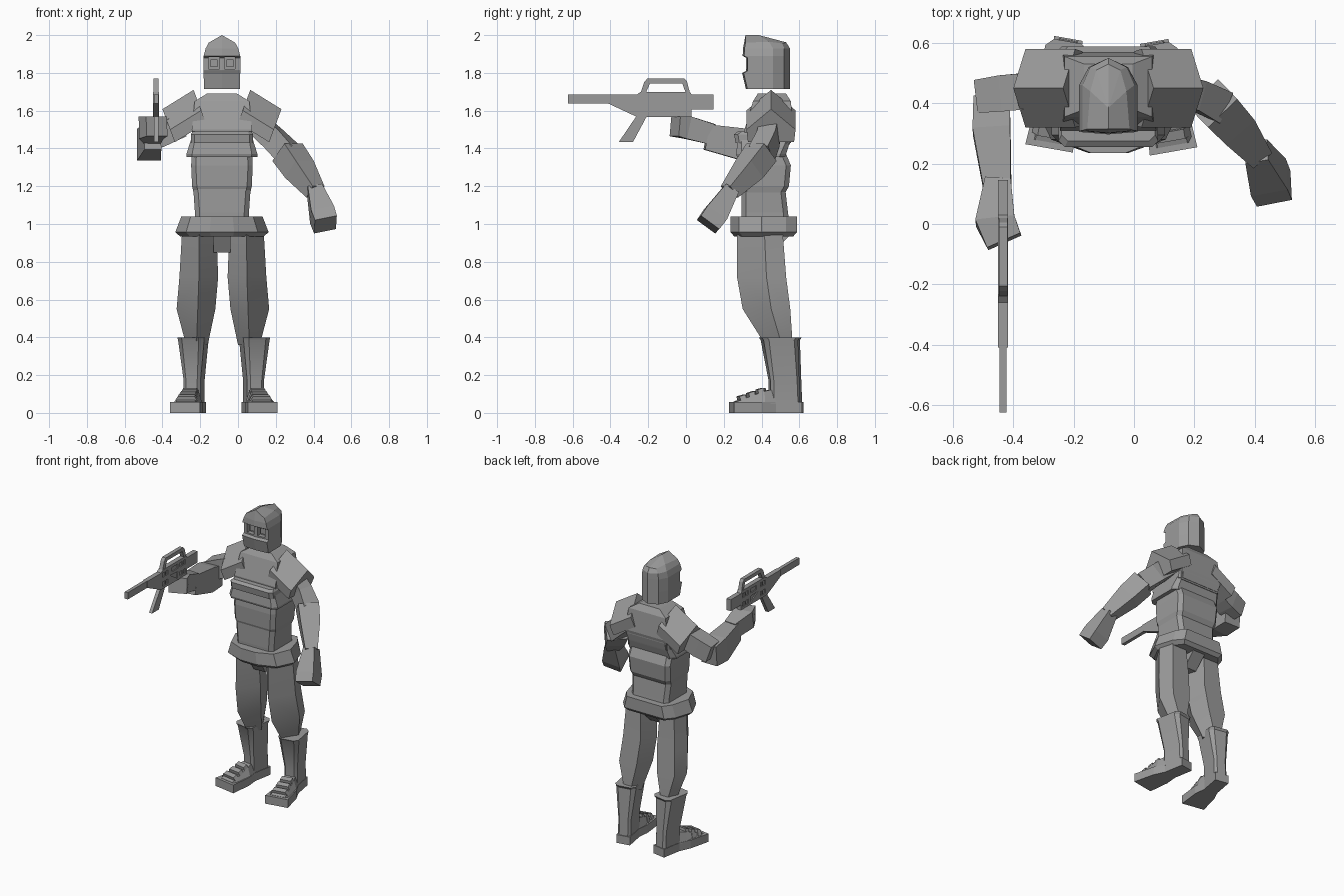
import bpy, bmesh, math
from mathutils import Vector, Matrix

CX = -0.085  # body centre line
grey = bpy.data.materials.new("matte grey")
grey.diffuse_color = (0.33, 0.33, 0.33, 1)


def finish(name, bm, smooth=25):
    bmesh.ops.recalc_face_normals(bm, faces=bm.faces)
    me = bpy.data.meshes.new(name)
    bm.to_mesh(me)
    bm.free()
    me.materials.append(grey)
    ob = bpy.data.objects.new(name, me)
    bpy.context.collection.objects.link(ob)
    bpy.ops.object.select_all(action='DESELECT')
    ob.select_set(True)
    bpy.context.view_layer.objects.active = ob
    if smooth:
        bpy.ops.object.shade_smooth_by_angle(angle=math.radians(smooth))
    return ob


def loft(name, rings, xf=None, smooth=25, tip=None):
    """Skin a stack of equal-length rings; cap the ends, the last one to a tip if given."""
    bm = bmesh.new()
    vs = [[bm.verts.new(xf(Vector(p)) if xf else p) for p in r] for r in rings]
    n = len(vs[0])
    for a, b in zip(vs, vs[1:]):
        for i in range(n):
            bm.faces.new((a[i], a[(i + 1) % n], b[(i + 1) % n], b[i]))
    bm.faces.new(vs[0])
    if tip:
        t = bm.verts.new(tip)
        for i in range(n):
            bm.faces.new((vs[-1][i], vs[-1][(i + 1) % n], t))
    else:
        bm.faces.new(vs[-1])
    return finish(name, bm, smooth)


def ring(z, x0, x1, y0, y1, c=0.0, d=None):
    """Horizontal rectangle; c and d chamfer the corners in x and y."""
    if not c:
        return [(x0, y0, z), (x1, y0, z), (x1, y1, z), (x0, y1, z)]
    d = c if d is None else d
    return [(x0 + c, y0, z), (x1 - c, y0, z), (x1, y0 + d, z), (x1, y1 - d, z),
            (x1 - c, y1, z), (x0 + c, y1, z), (x0, y1 - d, z), (x0, y0 + d, z)]


def body(z, half, y0, y1, c=0.0, d=None):
    return ring(z, CX - half, CX + half, y0, y1, c, d)


def limb(name, stations, twist=0):
    """Four-sided limb through (centre, width, depth) stations."""
    pts = [Vector(s[0]) for s in stations]
    rings = []
    for i, (p, w, h) in enumerate(stations):
        t = (pts[min(i + 1, len(pts) - 1)] - pts[max(i - 1, 0)]).normalized()
        side = t.cross(Vector((0, 0, 1))).normalized()
        up = side.cross(t)
        q = Matrix.Rotation(math.radians(twist), 3, t)
        side, up = q @ side * w / 2, q @ up * h / 2
        p = Vector(p)
        rings.append([p - side - up, p + side - up, p + side + up, p - side + up])
    return loft(name, rings, smooth=0)


def slab(name, outline, x0, x1):
    """Extrude a (y, z) outline across x."""
    return loft(name, [[(x, y, z) for y, z in outline] for x in (x0, x1)], smooth=0)


def box(y0, y1, z0, z1):
    return [(y0, z0), (y1, z0), (y1, z1), (y0, z1)]


def cut(ob, cutters):
    for c in cutters:
        m = ob.modifiers.new("cut", 'BOOLEAN')
        m.object, m.operation, m.solver = c, 'DIFFERENCE', 'EXACT'
        c.hide_render = True
        c.hide_set(True)


# Helmet shell with a projecting brow, recessed eye slots and a ridged crown
def helm(z, w, y0, y1, wb, yc):
    return [(CX - w, y0, z), (CX, y0 - 0.008, z), (CX + w, y0, z), (CX + w, yc, z),
            (CX + wb, y1 - 0.03, z), (CX, y1, z), (CX - wb, y1 - 0.03, z), (CX - w, yc, z)]


crown = [(-0.07, 0.315, 1.96), (0, 0.315, 2.0), (0.07, 0.315, 1.96), (0.06, 0.44, 1.965),
         (0.04, 0.51, 1.955), (0, 0.53, 1.962), (-0.04, 0.51, 1.955), (-0.06, 0.44, 1.965)]
helmet = loft("helmet", [
    helm(1.715, 0.095, 0.325, 0.55, 0.065, 0.46), helm(1.80, 0.097, 0.305, 0.55, 0.065, 0.46),
    helm(1.81, 0.097, 0.325, 0.55, 0.065, 0.46), helm(1.88, 0.097, 0.325, 0.55, 0.065, 0.46),
    helm(1.89, 0.097, 0.308, 0.55, 0.065, 0.46), helm(1.93, 0.086, 0.31, 0.55, 0.06, 0.46),
    [(CX + x, y, z) for x, y, z in crown]], smooth=0, tip=(CX, 0.385, 2.0))
slots = []
for s in (-1, 1):
    a, b = sorted((CX + s * 0.014, CX + s * 0.07))
    slots.append(slab("eye_slot_cutter", box(0.25, 0.35, 1.82, 1.885), a, b))
    a, b = sorted((CX + s * 0.024, CX + s * 0.06))
    slab("eye_lens", box(0.338, 0.36, 1.832, 1.872), a, b)
cut(helmet, slots)

# Chest, overlapping breast bands and two-part waist
loft("chest", [body(1.42, 0.15, 0.315, 0.55), body(1.50, 0.16, 0.31, 0.57),
               body(1.65, 0.145, 0.355, 0.555), body(1.69, 0.08, 0.38, 0.53)], smooth=0)
loft("upper_band", [body(1.43, 0.165, 0.262, 0.555, 0.02), body(1.475, 0.165, 0.255, 0.565, 0.02),
                    body(1.49, 0.155, 0.275, 0.565, 0.02)], smooth=0)
loft("lower_band", [body(1.355, 0.187, 0.27, 0.525, 0.03), body(1.37, 0.188, 0.265, 0.53, 0.03),
                    body(1.45, 0.163, 0.275, 0.555, 0.02)], smooth=0)
loft("rib_section", [body(1.165, 0.15, 0.30, 0.525, 0.025), body(1.20, 0.158, 0.288, 0.545, 0.025),
                     body(1.31, 0.163, 0.285, 0.555, 0.025), body(1.37, 0.16, 0.29, 0.53, 0.025)], smooth=0)
loft("waist_section", [body(1.02, 0.143, 0.295, 0.545, 0.025), body(1.06, 0.143, 0.293, 0.54, 0.025),
                       body(1.19, 0.152, 0.293, 0.525, 0.025)], smooth=0)


# Flared, rounded belt and groin guard
def belt_ring(z, k, g):
    half = [(0.065, 0.235 + g), (0.19, 0.28 + g), (0.247, 0.40), (0.205, 0.53 - g), (0.155, 0.588 - g)]
    return [(CX + x * k, y, z) for x, y in half] + [(CX - x * k, y, z) for x, y in reversed(half)]


loft("belt", [belt_ring(0.935, 0.9, 0.02), belt_ring(0.957, 1, 0), belt_ring(1.04, 0.87, 0)], smooth=0)
loft("groin_guard", [body(0.85, 0.045, 0.36, 0.46), body(0.95, 0.047, 0.30, 0.56)])

# Legs, boots and feet; each side shares one layout
LEG = ((0.98, 0.12, 0.21, 0.03, 0.27, 0.51), (0.72, 0.122, 0.225, 0.02, 0.27, 0.53),
       (0.55, 0.128, 0.24, 0.035, 0.30, 0.552), (0.36, 0.135, 0.19, 0.075, 0.42, 0.565))
for s, side, heel in ((-1, "right", (-0.217, 0.615, 0)), (1, "left", (0.067, 0.605, 0))):
    def mirror(p, s=s):
        return Vector((CX + s * p.x, p.y, p.z))

    loft(side + "_leg", [[(f, y0, z), (xo, y0 + (y1 - y0) * 0.6, z), (xo - 0.03, y1, z),
                          (xi + 0.04, y1, z), (xi, y0 + (y1 - y0) * 0.5, z)]
                         for z, f, xo, xi, y0, y1 in LEG],
         lambda p, s=s: mirror(p) + Vector((0.01 if s > 0 else 0, 0, 0)), 35)

    # Foot parts run forwards from the heel along -y, toes turned out
    turn = Matrix.Rotation(math.radians(10 * s), 3, 'Z')

    def foot(p, turn=turn, heel=heel):
        return turn @ p + Vector(heel)

    loft(side + "_boot", [ring(0.05, -0.045, 0.045, -0.165, -0.005, 0.015),
                          ring(0.17, -0.045, 0.045, -0.165, -0.01, 0.015),
                          ring(0.385, -0.07, 0.07, -0.205, -0.02, 0.025),
                          ring(0.40, -0.072, 0.072, -0.215, -0.01, 0.025)], foot)
    loft(side + "_sole", [[(-0.08, -0.37, z), (0.08, -0.37, z), (0.07, -0.22, z), (0.048, -0.14, z),
                           (0.048, 0, z), (-0.048, 0, z), (-0.048, -0.14, z), (-0.07, -0.22, z)]
                          for z in (0, 0.058)], foot, 0)
    loft(side + "_instep", [[(-w, y, 0.05), (w, y, 0.05), (w - 0.02, y, z), (0.02 - w, y, z)]
                            for w, y, z in ((0.07, -0.35, 0.06), (0.064, -0.2, 0.115), (0.044, -0.12, 0.13))],
         foot, 0)
    for i in range(3):  # instep straps
        y, z, w = -0.325 + 0.05 * i, 0.075 + 0.018 * i, 0.07 - 0.004 * i
        loft(side + "_boot_strap", [[(-w, yy, 0.05), (w, yy, 0.05), (w - 0.025, yy - 0.01, zz), (0.025 - w, yy - 0.01, zz)]
                                    for yy, zz in ((y, z + 0.012), (y + 0.032, z + 0.022))], foot, 0)

    # Gabled shoulder pad, sloping outwards
    def pad(x, z):
        dx, dz = -0.065, -0.175
        return [(x + dx * k, 0.45 + y, z + dz * k)
                for y, k in ((0, 0), (0.13, 0.62), (0.122, 1), (-0.122, 1), (-0.13, 0.62))]
    loft(side + "_shoulder_pad", [pad(0.15, 1.71), pad(0.315, 1.608)], mirror, 0)

# Lowered left arm
limb("left_upper_arm", [((0.09, 0.45, 1.54), 0.10, 0.12), ((0.19, 0.435, 1.45), 0.10, 0.12),
                        ((0.27, 0.40, 1.37), 0.11, 0.12)])
limb("left_forearm", [((0.262, 0.40, 1.38), 0.135, 0.13), ((0.325, 0.335, 1.29), 0.125, 0.125),
                      ((0.41, 0.23, 1.17), 0.08, 0.08)])
limb("left_hand", [((0.405, 0.24, 1.185), 0.078, 0.08), ((0.445, 0.155, 1.05), 0.125, 0.125),
                   ((0.463, 0.117, 0.997), 0.12, 0.12)], 18)

# Raised right arm
limb("right_upper_arm", [((-0.30, 0.445, 1.52), 0.12, 0.12), ((-0.42, 0.435, 1.47), 0.12, 0.13),
                         ((-0.505, 0.425, 1.44), 0.11, 0.12)])
limb("right_forearm", [((-0.472, 0.42, 1.41), 0.12, 0.14), ((-0.472, 0.31, 1.42), 0.125, 0.17),
                       ((-0.452, 0.11, 1.46), 0.09, 0.135)])
limb("right_hand", [((-0.452, 0.14, 1.475), 0.085, 0.11), ((-0.46, 0.01, 1.51), 0.13, 0.12),
                    ((-0.43, -0.058, 1.517), 0.12, 0.105)])

# Rifle with pocketed receiver, carry handle and magazine
G = -0.434
slab("rifle_barrel", box(-0.625, -0.38, 1.637, 1.685), G - 0.012, G + 0.012)
receiver = slab("rifle_receiver", [(-0.41, 1.637), (-0.26, 1.567), (0.03, 1.567), (0.03, 1.605), (0.145, 1.605),
                                   (0.145, 1.685), (0.03, 1.685), (0.02, 1.70), (-0.24, 1.70), (-0.26, 1.685),
                                   (-0.41, 1.685)], G - 0.017, G + 0.017)
holes = [slab("receiver_hole_cutter", box(y, y + w, z, z + 0.03), G - 0.1, G + 0.1)
         for y, w, z in ((-0.243, 0.028, 1.648), (-0.205, 0.02, 1.648), (-0.14, 0.065, 1.648), (-0.05, 0.025, 1.648),
                         (-0.012, 0.025, 1.648), (-0.243, 0.028, 1.585), (-0.205, 0.02, 1.585),
                         (-0.05, 0.025, 1.585), (-0.012, 0.025, 1.585))]
holes.append(slab("receiver_hole_cutter", [(-0.16, 1.63), (-0.08, 1.58), (-0.075, 1.625)], G - 0.1, G + 0.1))
cut(receiver, holes)
slab("receiver_core", box(-0.25, 0.02, 1.575, 1.69), G - 0.01, G + 0.01)
slab("rifle_carry_handle", [(-0.242, 1.69), (-0.222, 1.75), (-0.205, 1.77), (-0.01, 1.77), (0.005, 1.755),
                            (0.022, 1.69), (0.0, 1.69), (-0.02, 1.745), (-0.19, 1.745), (-0.215, 1.69)],
     G - 0.014, G + 0.014)
slab("rifle_magazine", [(-0.26, 1.575), (-0.355, 1.435), (-0.28, 1.435), (-0.205, 1.575)], G - 0.012, G + 0.012)
slab("rifle_grip", [(-0.04, 1.58), (0.02, 1.58), (0.07, 1.45), (0.02, 1.45)], G - 0.012, G + 0.012)
